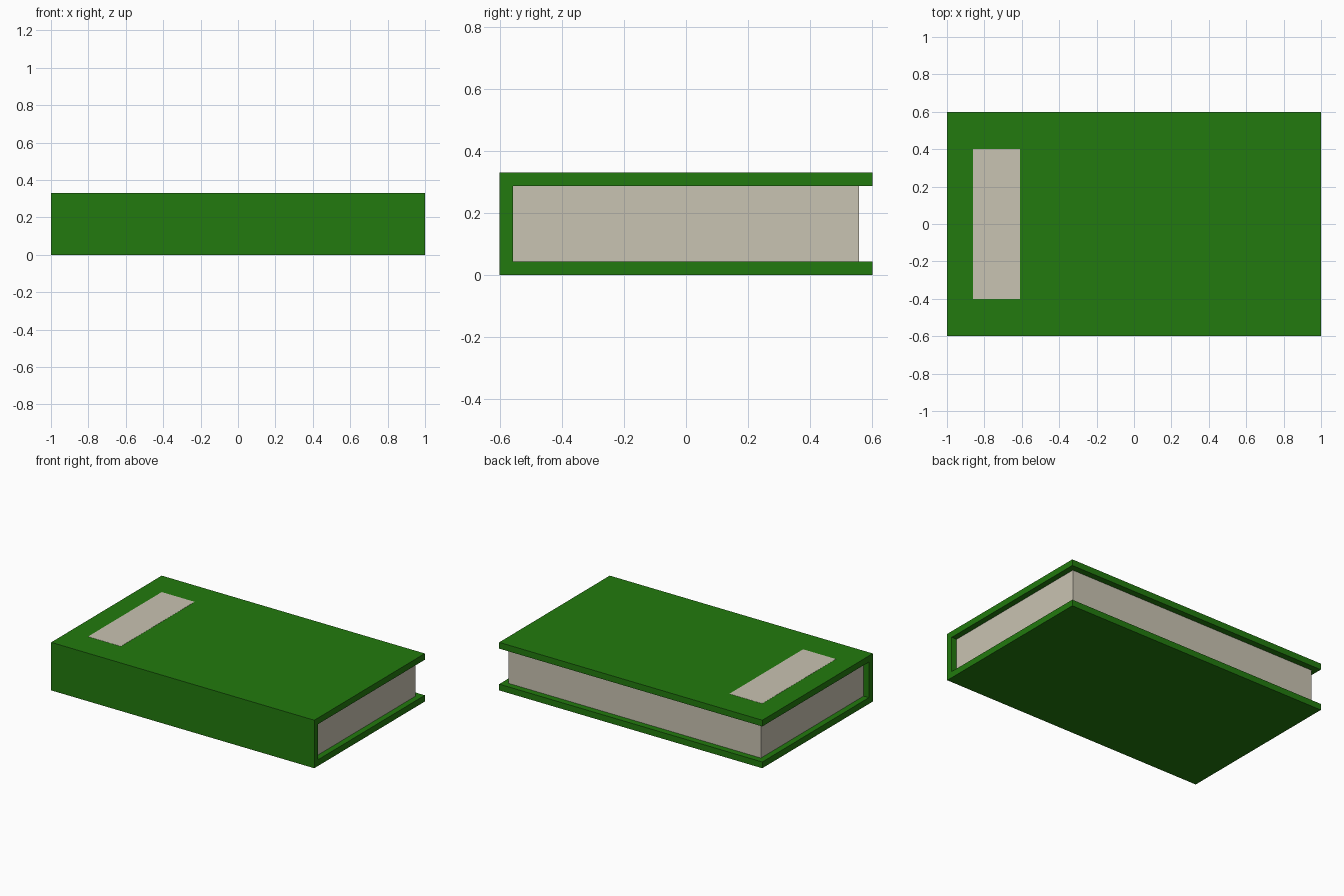
import bpy
import bmesh

cube = bpy.data.objects.get("Cube")
if cube:
    bpy.data.objects.remove(cube, do_unlink=True)

LENGTH, DEPTH, HEIGHT, BOARD = 2.0, 1.2, 0.33, 0.043


def make_material(name, rgb):
    mat = bpy.data.materials.new(name)
    mat.use_nodes = True
    color = (*rgb, 1.0)
    mat.diffuse_color = color
    mat.node_tree.nodes["Principled BSDF"].inputs["Base Color"].default_value = color
    return mat


def extrude_profile(name, profile, x0, x1, mat):
    """Extrude a (y, z) outline along x."""
    bm = bmesh.new()
    face = bm.faces.new([bm.verts.new((x0, y, z)) for y, z in profile])
    result = bmesh.ops.extrude_face_region(bm, geom=[face])
    moved = [v for v in result["geom"] if isinstance(v, bmesh.types.BMVert)]
    bmesh.ops.translate(bm, verts=moved, vec=(x1 - x0, 0, 0))
    bmesh.ops.recalc_face_normals(bm, faces=bm.faces)
    mesh = bpy.data.meshes.new(name)
    bm.to_mesh(mesh)
    bm.free()
    mesh.materials.append(mat)
    obj = bpy.data.objects.new(name, mesh)
    bpy.context.collection.objects.link(obj)
    return obj


def rectangle(y0, y1, z0, z1):
    return [(y0, z0), (y1, z0), (y1, z1), (y0, z1)]


green = make_material("cover green", (0.016, 0.195, 0.0044))
cream = make_material("paper cream", (0.584, 0.546, 0.445))

# Cover: two boards joined by the spine at the front
back, front = DEPTH / 2, -DEPTH / 2
inner, top = front + BOARD, HEIGHT - BOARD
extrude_profile("cover", [(front, 0), (back, 0), (back, BOARD), (inner, BOARD),
                          (inner, top), (back, top), (back, HEIGHT), (front, HEIGHT)],
                -LENGTH / 2, LENGTH / 2, green)

# Page block, set in from the open edges
extrude_profile("pages", rectangle(inner, -inner, BOARD, top), -0.96, 0.96, cream)

# Thin title plate on the top board
extrude_profile("title_plate", rectangle(-0.4, 0.4, HEIGHT - 0.001, HEIGHT + 0.001),
                -0.86, -0.61, cream)
